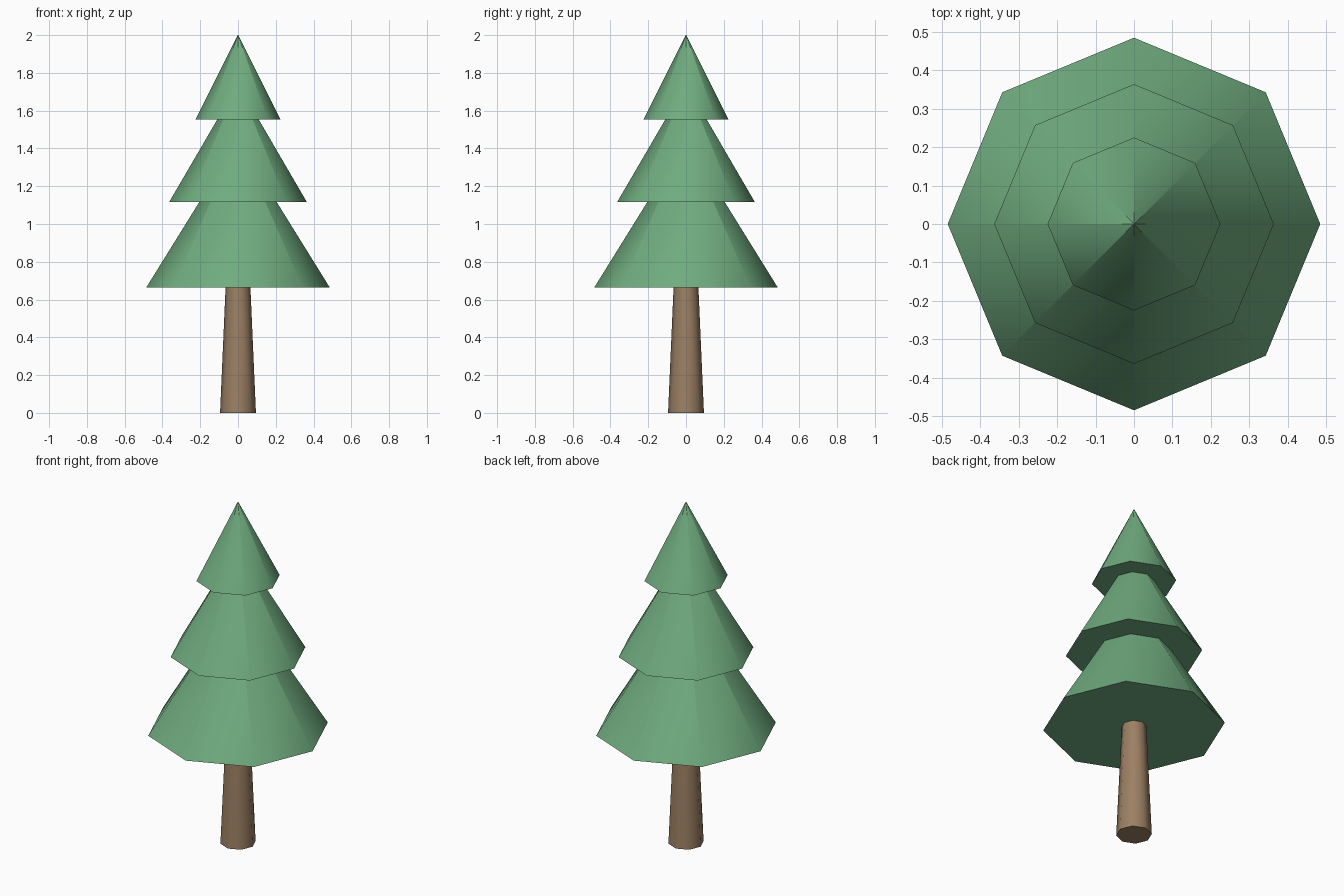
import bpy
import math

cube = bpy.data.objects.get("Cube")
if cube:
    bpy.data.objects.remove(cube, do_unlink=True)


def make_material(name, rgb):
    mat = bpy.data.materials.new(name)
    mat.use_nodes = True
    mat.diffuse_color = (*rgb, 1)
    bsdf = next(n for n in mat.node_tree.nodes if n.type == 'BSDF_PRINCIPLED')
    bsdf.inputs["Base Color"].default_value = (*rgb, 1)
    bsdf.inputs["Roughness"].default_value = 0.9
    return mat


def tapered(name, z0, z1, r0, r1, mat):
    """Eight-sided tapered solid with corners on the axes."""
    bpy.ops.mesh.primitive_cone_add(
        vertices=8, radius1=r0, radius2=r1, depth=z1 - z0,
        location=(0, 0, (z0 + z1) / 2))
    obj = bpy.context.object
    obj.name = name
    obj.data.materials.append(mat)
    # Soft sides, crisp rims
    bpy.ops.object.shade_smooth_by_angle(angle=math.radians(50))
    return obj


green = make_material("leaf green", (0.162, 0.413, 0.212))
brown = make_material("bark brown", (0.333, 0.216, 0.127))

# Trunk, running up into the foliage
tapered("trunk", 0, 0.75, 0.095, 0.062, brown)

# Foliage tiers: base height, tip height, base radius
tiers = {
    "lower_foliage": (0.665, 1.445, 0.485),
    "middle_foliage": (1.117, 1.74, 0.364),
    "upper_foliage": (1.552, 2.0, 0.225),
}
for name, (base, tip, radius) in tiers.items():
    tapered(name, base, tip, radius, 0.001, green)
